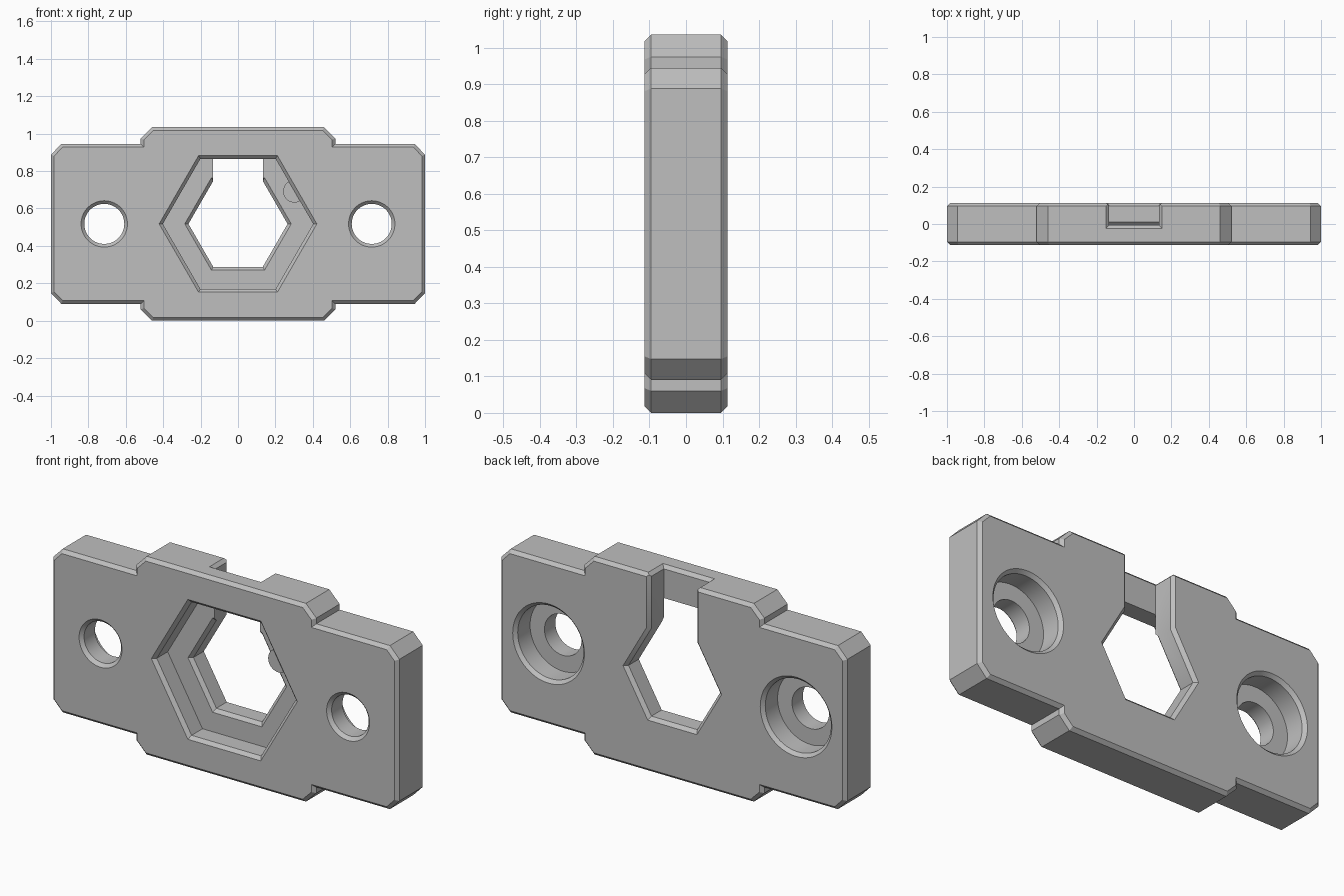
import bpy, bmesh, math
from mathutils import Vector

cube = bpy.data.objects.get("Cube")
if cube:
    bpy.data.objects.remove(cube, do_unlink=True)

HALF_T = 0.113      # half thickness of the plate
TOP = 1.035         # overall height
MID = TOP / 2       # height of all hole centres
BEVEL = 0.017       # small edge chamfer
FLOOR = -0.006      # depth of pocket, slot and counterbores
HEX_R, POCKET_R = 0.265, 0.402

grey = bpy.data.materials.new("plain grey")
grey.use_nodes = True
colour = (0.52, 0.52, 0.52, 1)
grey.diffuse_color = colour
grey.node_tree.nodes["Principled BSDF"].inputs["Base Color"].default_value = colour


def grow(points, d):
    """Move every side of a counter-clockwise outline outwards by d."""
    out = []
    for i, p in enumerate(points):
        p = Vector(p)
        a = (p - Vector(points[i - 1])).normalized()
        b = (Vector(points[(i + 1) % len(points)]) - p).normalized()
        na, nb = Vector((a.y, -a.x)), Vector((b.y, -b.x))
        out.append(p + (na + nb) * d / (1 + na.dot(nb)))
    return out


def ring(n, r, x=0, z=MID):
    return [(x + r * math.cos(math.tau * i / n), z + r * math.sin(math.tau * i / n))
            for i in range(n)]


def loft(name, sections, vertical=False):
    """Join outlines placed at successive depths (or heights) into a solid."""
    bm = bmesh.new()
    rows = []
    for level, pts in sections:
        rows.append([bm.verts.new((p[0], p[1], level) if vertical else (p[0], level, p[1]))
                     for p in pts])
    n = len(rows[0])
    for lo, hi in zip(rows, rows[1:]):
        for i in range(n):
            j = (i + 1) % n
            bm.faces.new((lo[i], lo[j], hi[j], hi[i]))
    bm.faces.new(rows[0])
    bm.faces.new(rows[-1])
    bmesh.ops.recalc_face_normals(bm, faces=bm.faces)
    mesh = bpy.data.meshes.new(name)
    bm.to_mesh(mesh)
    bm.free()
    mesh.materials.append(grey)
    obj = bpy.data.objects.new(name, mesh)
    bpy.context.collection.objects.link(obj)
    return obj


def activate(obj):
    bpy.ops.object.select_all(action='DESELECT')
    obj.select_set(True)
    bpy.context.view_layer.objects.active = obj


def cut(target, cutter):
    cutter.hide_render = True
    mod = target.modifiers.new("cut", 'BOOLEAN')
    mod.operation, mod.solver, mod.object = 'DIFFERENCE', 'EXACT', cutter
    activate(target)
    bpy.ops.object.modifier_apply(modifier=mod.name)
    bpy.data.objects.remove(cutter, do_unlink=True)


# Plate: one quarter of the outline, mirrored, with chamfered front and back rims
quarter = [(1, 0.37), (0.945, 0.427), (0.52, 0.427), (0.52, 0.457), (0.46, MID)]
upper = quarter + [(-x, z) for x, z in reversed(quarter)]
outline = [(x, MID + z) for x, z in upper] + [(-x, MID - z) for x, z in upper]
plate = loft("plate", [(-HALF_T, grow(outline, -BEVEL)), (BEVEL - HALF_T, outline),
                       (HALF_T - BEVEL, outline), (HALF_T, grow(outline, -BEVEL))])

# Hexagonal through hole joined to the slot open at the top of the back
OUT = HALF_T + 0.01
SPREAD = BEVEL + 0.01
hexagon = ring(6, HEX_R)
slot_top = [(HEX_R / 2, TOP + 0.1), (-HEX_R / 2, TOP + 0.1)]
keyhole = hexagon[:2] + slot_top + hexagon[2:]
cut(plate, loft("keyhole_cutter", [(FLOOR, keyhole), (HALF_T - BEVEL, keyhole),
                                   (OUT, grow(keyhole, SPREAD))]))

# Chamfer round the top of the slot
slot = [(-HEX_R / 2, FLOOR), (HEX_R / 2, FLOOR), (HEX_R / 2, 0.3), (-HEX_R / 2, 0.3)]
cut(plate, loft("slot_rim_cutter", [(TOP - BEVEL - 0.02, grow(slot, -0.02)),
                                    (TOP + 0.01, grow(slot, SPREAD))], True))

# Front hexagonal pocket with chamfered rim and a chamfered lip at its floor
pocket = ring(6, POCKET_R)
cut(plate, loft("pocket_cutter", [(-OUT, grow(pocket, SPREAD)), (BEVEL - HALF_T, pocket),
                                  (FLOOR, pocket), (FLOOR, grow(hexagon, BEVEL)),
                                  (FLOOR + BEVEL + 0.02, grow(hexagon, -0.02))]))

# Screw holes with wide counterbores in the back
for x in (-0.715, 0.715):
    hole, bore = 0.107, 0.19
    steps = [(-OUT, hole + SPREAD), (BEVEL - HALF_T, hole), (FLOOR, hole), (FLOOR, bore),
             (HALF_T - BEVEL, bore), (OUT, bore + SPREAD)]
    cut(plate, loft("screw_hole_cutter", [(y, ring(64, r, x)) for y, r in steps]))

# Locating pin half sunk in the upper left pocket wall
apothem = POCKET_R * math.cos(math.pi / 6)
pin_x = apothem * math.cos(math.pi / 6)
pin_z = MID + apothem * math.sin(math.pi / 6)
pin = loft("pocket_pin", [(y, ring(40, 0.06, pin_x, pin_z))
                          for y in (BEVEL - HALF_T, FLOOR + 0.01)])

for obj in (plate, pin):
    activate(obj)
    bpy.ops.object.shade_smooth_by_angle(angle=math.radians(30))
